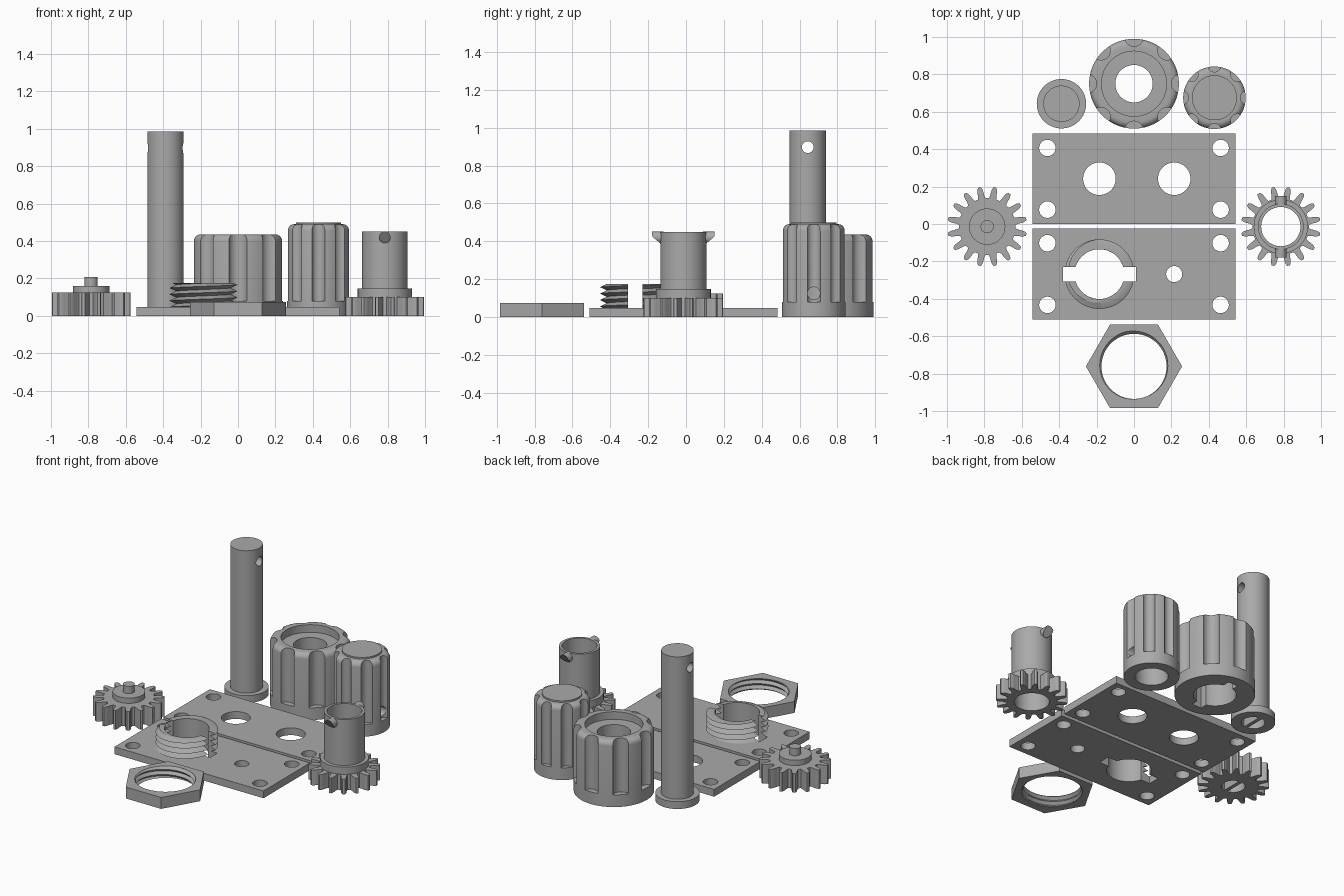
import bpy, bmesh, math
from math import sin, cos, pi, tau
from mathutils import Matrix

if "Cube" in bpy.data.objects:
    bpy.data.objects.remove(bpy.data.objects["Cube"])

GREY = (0.40, 0.40, 0.40, 1)
mat = bpy.data.materials.new("mid_grey")
mat.use_nodes = True
mat.diffuse_color = GREY
mat.node_tree.nodes["Principled BSDF"].inputs["Base Color"].default_value = GREY


def finish(name, bm, at=(0, 0, 0)):
    bmesh.ops.remove_doubles(bm, verts=bm.verts, dist=1e-5)
    bmesh.ops.recalc_face_normals(bm, faces=bm.faces)
    mesh = bpy.data.meshes.new(name)
    bm.to_mesh(mesh)
    bm.free()
    mesh.materials.append(mat)
    ob = bpy.data.objects.new(name, mesh)
    ob.location = at
    bpy.context.collection.objects.link(ob)
    return ob


def extrude(name, outline, z0, z1, at=(0, 0, 0)):
    """Prism from a flat outline."""
    bm = bmesh.new()
    face = bm.faces.new([bm.verts.new((x, y, z0)) for x, y in outline])
    out = bmesh.ops.extrude_face_region(bm, geom=[face])["geom"]
    verts = [v for v in out if isinstance(v, bmesh.types.BMVert)]
    bmesh.ops.translate(bm, verts=verts, vec=(0, 0, z1 - z0))
    return finish(name, bm, at)


def box(name, x, y, z0, z1, at=(0, 0, 0)):
    return extrude(name, [(-x, -y), (x, -y), (x, y), (-x, y)], z0, z1, at)


def rod(name, r, z0, z1, at=(0, 0, 0), seg=48):
    ring = [(r * cos(tau * i / seg), r * sin(tau * i / seg)) for i in range(seg)]
    return extrude(name, ring, z0, z1, at)


def cross_rod(name, r, x0, x1, at):
    """Rod lying along x."""
    ob = rod(name, r, x0, x1, at, 32)
    ob.data.transform(Matrix.Rotation(pi / 2, 4, 'Y'))
    return ob


def lathe(name, profile, at, seg=96):
    """Solid turned from a profile that starts and ends on the axis."""
    bm = bmesh.new()
    vs = [bm.verts.new((r, 0, z)) for r, z in profile]
    edges = [bm.edges.new(p) for p in zip(vs, vs[1:])]
    bmesh.ops.spin(bm, geom=vs + edges, cent=(0, 0, 0), axis=(0, 0, 1),
                   angle=tau, steps=seg, use_merge=True)
    return finish(name, bm, at)


def combine(ob, tools, op='DIFFERENCE'):
    for tool in tools:
        mod = ob.modifiers.new("join_or_cut", 'BOOLEAN')
        mod.operation, mod.object, mod.solver = op, tool, 'EXACT'
        bpy.context.view_layer.objects.active = ob
        bpy.ops.object.modifier_apply(modifier=mod.name)
        bpy.data.objects.remove(tool)
    return ob


def thread(name, r_in, root, crest, z0, z1, pitch, at, slot=None):
    """Helical thread; with a slot width it is two arcs, otherwise a full turn."""
    bm = bmesh.new()
    turns = int((z1 - z0) / pitch) + 3
    n = 64
    for half in range(2 if slot else 1):
        rings = []
        for i in range(n + 1):
            t = i / n
            shift = pitch * (t / 2 + half / 2 if slot else t)
            pts = [(r_in, z0)]
            for k in range(-4, 2 * turns):
                z = min(max(z0 + k * pitch / 2 + shift, z0), z1)
                phase = ((z - z0 - shift) / pitch) % 1
                pts.append((root + (crest - root) * (1 - abs(2 * phase - 1)), z))
            pts.append((r_in, z1))
            ring = []
            for r, z in pts:
                a0 = math.asin(slot / r) if slot else 0
                a = a0 + t * (pi - 2 * a0) + half * pi if slot else t * tau
                ring.append(bm.verts.new((r * cos(a), r * sin(a), z)))
            rings.append(ring)
        m = len(rings[0])
        for a, b in zip(rings, rings[1:]):
            for j in range(m if slot else m - 1):
                k = (j + 1) % m
                bm.faces.new((a[j], a[k], b[k], b[j]))
        if slot:
            bm.faces.new(rings[0])
            bm.faces.new(rings[-1])
    bmesh.ops.remove_doubles(bm, verts=bm.verts, dist=1e-5)
    bmesh.ops.dissolve_degenerate(bm, edges=bm.edges, dist=1e-5)
    return finish(name, bm, at)


def gear(name, height, at, teeth=16):
    side = [(-8, .152), (-6, .165), (-5, .185), (-4, .2), (-2, .213)]
    tooth = side + [(-a, r) for a, r in reversed(side)]
    pts = []
    for i in range(teeth):
        for a, r in tooth:
            ang = tau * (i + .5) / teeth + math.radians(a)
            pts.append((r * cos(ang), r * sin(ang)))
    return extrude(name, pts, 0, height, at)


def slotted_recess(r, depth, at):
    """Round recess cutter with a thin bar left across it."""
    hole = rod("recess_cutter", r, -.05, depth, at)
    return combine(hole, [box("bar_cutter", .012, .2, -.1, .2, at)])


def fluted_knob(name, r, height, flute_r, at, count=8):
    e = .035
    curve = [(r - e + e * cos(a), height - e + e * sin(a))
             for a in [pi / 2 * i / 6 for i in range(7)]]
    body = lathe(name, [(0, 0), (r, 0)] + curve + [(0, height)], at)
    cutters = []
    for i in range(count):
        a, d = tau * i / count, r + flute_r * .2
        spot = (at[0] + d * cos(a), at[1] + d * sin(a), 0)
        cutters.append(rod("flute_cutter", flute_r, .08, height + .1, spot, 32))
    return combine(body, cutters)


# Mounting plates with corner holes
def plate(name, y0, y1, holes):
    mid = (y0 + y1) / 2
    ob = box(name, .543, (y1 - y0) / 2, 0, .048, (0, mid, 0))
    holes = holes + [(x, mid + y, .044) for x in (-.463, .463) for y in (-.165, .165)]
    return combine(ob, [rod("hole_cutter", r, -.1, .2, (x, y, 0)) for x, y, r in holes])


plate("back_plate", 0, .483, [(-.185, .242, .087), (.215, .242, .087)])
BOSS = (-.185, -.268, 0)
front = plate("front_plate", -.51, -.025, [(.215, -.268, .043), (BOSS[0], BOSS[1], .133)])
combine(front, [box("slot_cutter", .195, .039, -.1, .2, BOSS)])
thread("threaded_boss", .133, .15, .186, .047, .175, .034, BOSS, slot=.039)

# Hexagonal nut
NUT = (0, -.761, 0)
nut = rod("hex_nut", .257, 0, .075, NUT, 6)
combine(nut, [thread("nut_thread_cutter", 0, .174, .19, -.02, .1, .034, NUT)])

# Pinion with stub shaft
LEFT = (-.785, -.014, 0)
pinion = gear("pinion_gear", .125, LEFT)
combine(pinion, [rod("hub", .097, .05, .16, LEFT), rod("stub", .035, .1, .208, LEFT)], 'UNION')
combine(pinion, [slotted_recess(.07, .06, LEFT)])

# Gear with hollow shaft and two bayonet lugs
RIGHT = (.785, -.014, 0)
tube = gear("tube_gear", .1, RIGHT)
combine(tube, [rod("collar", .145, .05, .147, RIGHT), rod("shaft", .122, .1, .45, RIGHT)], 'UNION')
for s in (1, -1):
    lug = rod("lug", .031, .095, .165, RIGHT, 24)
    for v in lug.data.vertices:
        x, y, z = v.co
        slope = max(0, .005 - y) * 1.2 if z > .15 else 0
        v.co = (x * s, -s * (z - slope) * -1, .42 + y)
    combine(tube, [lug], 'UNION')
combine(tube, [rod("bore_cutter", .105, -.1, .6, RIGHT)])

# Tall spindle with flange and cross hole
POST = (-.388, .643, 0)
post = rod("spindle", .097, 0, .985, POST, 64)
combine(post, [rod("flange", .132, 0, .048, POST, 64)], 'UNION')
combine(post, [cross_rod("pin_cutter", .031, -.3, .3, (POST[0], POST[1], .897)),
               slotted_recess(.07, .06, POST)])

# Large knob with stepped bore and keyways
BIG = (0, .75, 0)
big = fluted_knob("large_knob", .24, .435, .05, BIG)
combine(big, [rod("top_recess_cutter", .174, .385, .6, BIG),
              rod("through_cutter", .1, -.1, .6, BIG),
              rod("lower_bore_cutter", .128, -.1, .3, BIG),
              box("keyway_cutter", .035, .17, -.1, .3, BIG)])

# Small knob with raised cap, blind bore and set screw hole
SMALL = (.43, .675, 0)
small = fluted_knob("small_knob", .167, .49, .036, SMALL)
combine(small, [rod("cap", .12, .4, .5, SMALL, 64)], 'UNION')
combine(small, [rod("blind_bore_cutter", .1, -.1, .4, SMALL),
                cross_rod("screw_cutter", .033, 0, .3, (SMALL[0], SMALL[1], .125))])

# Smooth the round surfaces
bpy.ops.object.select_all(action='DESELECT')
for ob in bpy.context.scene.objects:
    if ob.type == 'MESH' and mat.name in ob.data.materials:
        ob.select_set(True)
        bpy.context.view_layer.objects.active = ob
bpy.ops.object.shade_smooth_by_angle(angle=math.radians(30))
